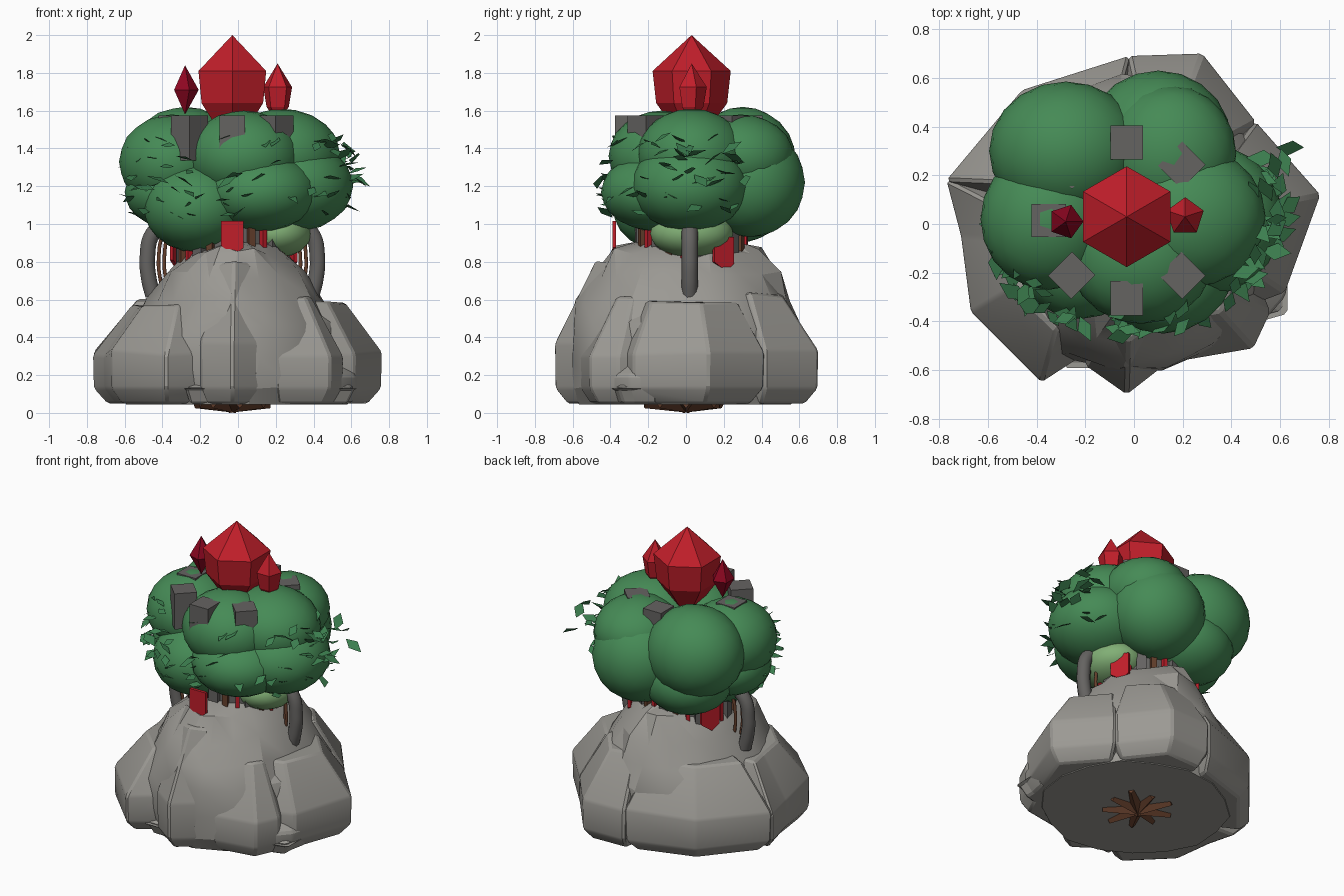
import bpy, bmesh, math, random
from mathutils import Vector, Matrix, Euler

if "Cube" in bpy.data.objects:
    bpy.data.objects.remove(bpy.data.objects["Cube"])

random.seed(7)
CX, CY = -0.03, 0.03          # axis of the tower


def material(name, rgb):
    m = bpy.data.materials.new(name)
    m.diffuse_color = (*rgb, 1)
    m.use_nodes = True
    m.node_tree.nodes["Principled BSDF"].inputs["Base Color"].default_value = m.diffuse_color
    return m


ROCK = material("rock grey", (0.33, 0.32, 0.295))
STONE = material("wall stone", (0.13, 0.125, 0.12))
LEAF = material("leaf green", (0.06, 0.255, 0.092))
SPRIG = material("sprig green", (0.045, 0.21, 0.078))
PALE = material("pale green", (0.22, 0.43, 0.18))
RED = material("ruby red", (0.53, 0.013, 0.023))
CRIMSON = material("dark crimson", (0.27, 0.002, 0.015))
WOOD = material("brown wood", (0.13, 0.05, 0.025))


def finish(bm, name, mat, smooth=None):
    bmesh.ops.recalc_face_normals(bm, faces=bm.faces)
    me = bpy.data.meshes.new(name)
    bm.to_mesh(me)
    bm.free()
    me.materials.append(mat)
    ob = bpy.data.objects.new(name, me)
    bpy.context.collection.objects.link(ob)
    if smooth:
        bpy.context.view_layer.objects.active = ob
        bpy.ops.object.select_all(action='DESELECT')
        ob.select_set(True)
        bpy.ops.object.shade_smooth_by_angle(angle=math.radians(smooth))
    return ob


def loft(bm, rings):
    """Skin closed rings of equal length and cap both ends."""
    vs = [[bm.verts.new(p) for p in r] for r in rings]
    n = len(vs[0])
    for a, b in zip(vs, vs[1:]):
        for i in range(n):
            j = (i + 1) % n
            bm.faces.new((a[i], a[j], b[j], b[i]))
    bm.faces.new(vs[0][::-1])
    bm.faces.new(vs[-1])


def circle(x, y, z, r, n, turn=0.0):
    return [(x + r * math.cos(turn + math.tau * i / n),
             y + r * math.sin(turn + math.tau * i / n), z) for i in range(n)]


# Rock mound: oval dome with an uneven surface
levels = [(.045, .6, .56), (.14, .63, .6), (.31, .62, .61), (.46, .565, .605), (.6, .465, .57),
          (.73, .37, .5), (.86, .24, .4), (.905, .14, .25)]
bm = bmesh.new()
rings = []
for z, ex, ey in levels:
    ring = []
    for k in range(17):
        a = math.tau * k / 17 + z * .35
        s = random.uniform(.96, 1.03)
        dz = 0 if z < .05 else random.uniform(-.025, .025)
        ring.append((-.01 + ex * s * math.cos(a), ey * s * math.sin(a), z + dz))
    rings.append(ring)
loft(bm, rings)
bmesh.ops.triangulate(bm, faces=[f for f in bm.faces if len(f.verts) == 4])
finish(bm, "rock_mound", ROCK, 22)

# Blocky boulders pressed into the mound: shoulder height, top height, top shrink, outline
boulders = [
    (.32, .57, .62, [(-.77, .18), (-.71, -.05), (-.67, -.36), (-.38, -.65), (-.15, -.5), (-.2, .15)]),
    (.32, .58, .66, [(.765, .12), (.62, -.28), (.3, -.4), (.2, .2), (.5, .42)]),
    (.33, .62, .62, [(.28, .7), (.5, .42), (.3, .1), (-.1, .2), (-.02, .69)]),
    (.34, .62, .62, [(-.46, .55), (-.02, .69), (-.05, .2), (-.4, .0), (-.77, .18)]),
    (.36, .8, .5, [(-.03, -.7), (-.2, -.58), (-.2, -.2), (.16, -.2), (.15, -.56)]),
    (.3, .6, .5, [(.49, -.51), (.2, -.56), (.15, -.25), (.45, -.1), (.56, -.36)]),
    (.2, .34, .5, [(.62, -.3), (.54, -.39), (.4, -.3), (.45, -.1), (.65, -.15)]),
    (.13, .2, .6, [(-.28, -.58), (-.1, -.58), (-.1, -.42), (-.28, -.42)]),
    (.13, .22, .6, [(.62, -.36), (.62, -.2), (.45, -.2), (.48, -.4)]),
]
for i, (zs, zt, k, outline) in enumerate(boulders):
    bm = bmesh.new()
    n = len(outline)
    mid = sum((Vector(p) for p in outline), Vector((0, 0))) / n
    rings = []
    for z, s, pull in ((.05, .82, .95), (.13, .985, 1), (zs, 1, 1), (zt, k, .8)):
        ring = []
        for p in outline:
            q = mid * pull + (Vector(p) - mid) * s
            ring.append((q.x, q.y, z + (random.uniform(-.02, .02) if z > .3 else 0)))
        rings.append(ring)
    loft(bm, rings)
    bmesh.ops.recalc_face_normals(bm, faces=bm.faces)
    bmesh.ops.bevel(bm, geom=bm.edges[:], offset=.012, segments=1, affect='EDGES')
    finish(bm, f"boulder_{i + 1}", ROCK, 20)

# Roots under the base
bm = bmesh.new()
up = Vector((0, 0, .045))
c = Vector((CX, 0, 0))
for k in range(9):
    a = k * math.tau / 9
    length = random.uniform(.18, .25)
    d, s = Vector((math.cos(a), math.sin(a), 0)), Vector((-math.sin(a), math.cos(a), 0))
    tip = c + d * length
    loft(bm, [[c + s * .04 + up, c - s * .04 + up, c - d * .02],
              [tip + s * .018 + up, tip - s * .018 + up, tip + Vector((0, 0, .025))]])
finish(bm, "roots", WOOD)

# Round tower wall
bm = bmesh.new()
loft(bm, [circle(CX, CY, z, .27, 16) for z in (.6, 1.42)])
finish(bm, "tower_wall", STONE)


def box(bm, x, y, z, size, turn):
    m = Matrix.Translation((x, y, z)) @ Matrix.Rotation(turn, 4, 'Z') @ Matrix.Diagonal((*size, 1))
    bmesh.ops.create_cube(bm, size=1, matrix=m)


# Upright slats on the wall in three colours
for name, mat, shift, w in (("stone_slats", STONE, 0, .06), ("wood_posts", WOOD, 1, .035),
                            ("red_slats", RED, 2, .025)):
    bm = bmesh.new()
    for k in range(shift, 24, 3):
        a = k * math.tau / 24 + .1
        box(bm, CX + .28 * math.cos(a), CY + .28 * math.sin(a), .91, (.035, w, .26), a)
    finish(bm, name, mat)

# Battlement blocks
bm = bmesh.new()
for k in range(8):
    a = k * math.pi / 4
    box(bm, CX + .32 * math.cos(a), .015 + .32 * math.sin(a), 1.455, (.14, .135, .24), a)
finish(bm, "battlements", STONE)

# Shield banners hanging under the leaves
for i, (a, r, z) in enumerate(((-1.57, .4, .925), (.5, .34, .84), (2.6, .33, .86))):
    bm = bmesh.new()
    shape = [(-.06, .09), (.06, .09), (.06, -.05), (.01, -.09), (-.06, -.04)]
    d, s = Vector((math.cos(a), math.sin(a), 0)), Vector((-math.sin(a), math.cos(a), 0))
    c = Vector((CX, CY, z))
    loft(bm, [[c + d * (r + o) + s * u + Vector((0, 0, v)) for u, v in shape] for o in (0, .02)])
    finish(bm, f"banner_{i + 1}", RED)


# Curved handles on both sides, with thin wooden hoops inside
def tube(name, pts, radius, mat):
    cu = bpy.data.curves.new(name, 'CURVE')
    cu.dimensions = '3D'
    cu.bevel_depth, cu.bevel_resolution, cu.resolution_u = radius, 3, 6
    cu.use_fill_caps = True
    sp = cu.splines.new('BEZIER')
    sp.bezier_points.add(len(pts) - 1)
    for b, p in zip(sp.bezier_points, pts):
        b.co = p
        b.handle_left_type = b.handle_right_type = 'AUTO'
    cu.materials.append(mat)
    bpy.context.collection.objects.link(bpy.data.objects.new(name, cu))


arc = [(.32, 1.02), (.42, .95), (.45, .82), (.442, .71), (.42, .62)]
for side, label in ((-1, "left"), (1, "right")):
    tube(f"handle_{label}", [(CX + side * u, .02, z) for u, z in arc], .043, STONE)
    for k, y in enumerate((0, .03)):
        tube(f"hoop_{label}_{k + 1}", [(CX + side * (u - .06 - k * .03), y, z) for u, z in arc], .01, WOOD)

# Leafy crown: overlapping rounded clumps (centre, radii)
clumps = [(-.28, .3, 1.33, .315, .285, .29), (.1, .34, 1.22, .3, .29, .29), (-.35, .02, 1.33, .28, .29, .25),
          (-.22, -.1, 1.09, .28, .29, .24), (.03, -.13, 1.36, .3, .28, .24),
          (.3, .02, 1.2, .31, .31, .24), (.23, .03, 1.37, .31, .29, .24), (.15, .29, 1.36, .27, .28, .22),
          (.12, -.15, 1.17, .3, .3, .21), (-.2, .27, 1.12, .29, .27, .22), (-.36, .03, 1.17, .24, .26, .19)]


def clump(name, c, mat):
    bm = bmesh.new()
    m = Matrix.Translation(c[:3]) @ Matrix.Diagonal((*c[3:], 1))
    bmesh.ops.create_icosphere(bm, subdivisions=3, radius=1, matrix=m)
    finish(bm, name, mat, 40)


for i, c in enumerate(clumps):
    clump(f"leaf_clump_{i + 1}", c, LEAF)
clump("pale_bush", (.2, .03, .95, .19, .22, .13), PALE)


# Loose diamond leaves on the front and sides of the crown
def leaf(bm, pos, length):
    rot = Euler((random.uniform(-.6, .6), random.uniform(-.6, .6), random.uniform(0, 6.28))).to_matrix()
    pts = [(-.5, 0, 0), (0, -.27, .05), (.5, 0, 0), (.05, .27, .05)]
    bm.faces.new([bm.verts.new(Vector(pos) + rot @ (Vector(p) * length)) for p in pts])


bm = bmesh.new()
for k in range(70):
    a = random.uniform(-3.2, .65)
    z = random.uniform(1.03, 1.46)
    s = math.sqrt(max(.1, 1 - ((z - 1.22) / .44) ** 2)) * random.uniform(.96, 1.05)
    leaf(bm, (.61 * s * math.cos(a), .03 + .47 * s * math.sin(a), z), random.uniform(.08, .14))
for k in range(16):
    leaf(bm, (random.uniform(.5, .66), random.uniform(-.12, .32), random.uniform(1.15, 1.45)), .13)
finish(bm, "loose_leaves", SPRIG)


# Faceted crystals: main jewel and two small ones
def crystal(name, x, y, n, turn, profile, mat):
    bm = bmesh.new()
    loft(bm, [circle(x, y, z, max(r, .0005), n, turn) for z, r in profile])
    bmesh.ops.remove_doubles(bm, verts=bm.verts, dist=.002)
    finish(bm, name, mat)


crystal("main_crystal", CX, CY, 6, math.pi / 6,
        [(1.42, .03), (1.56, .13), (1.64, .188), (1.81, .207), (2.0, 0)], RED)
crystal("left_crystal", -.28, .01, 5, 0, [(1.58, 0), (1.71, .072), (1.84, 0)], CRIMSON)
crystal("right_crystal", .21, .03, 5, math.pi / 2,
        [(1.56, .02), (1.62, .062), (1.725, .08), (1.85, 0)], RED)
